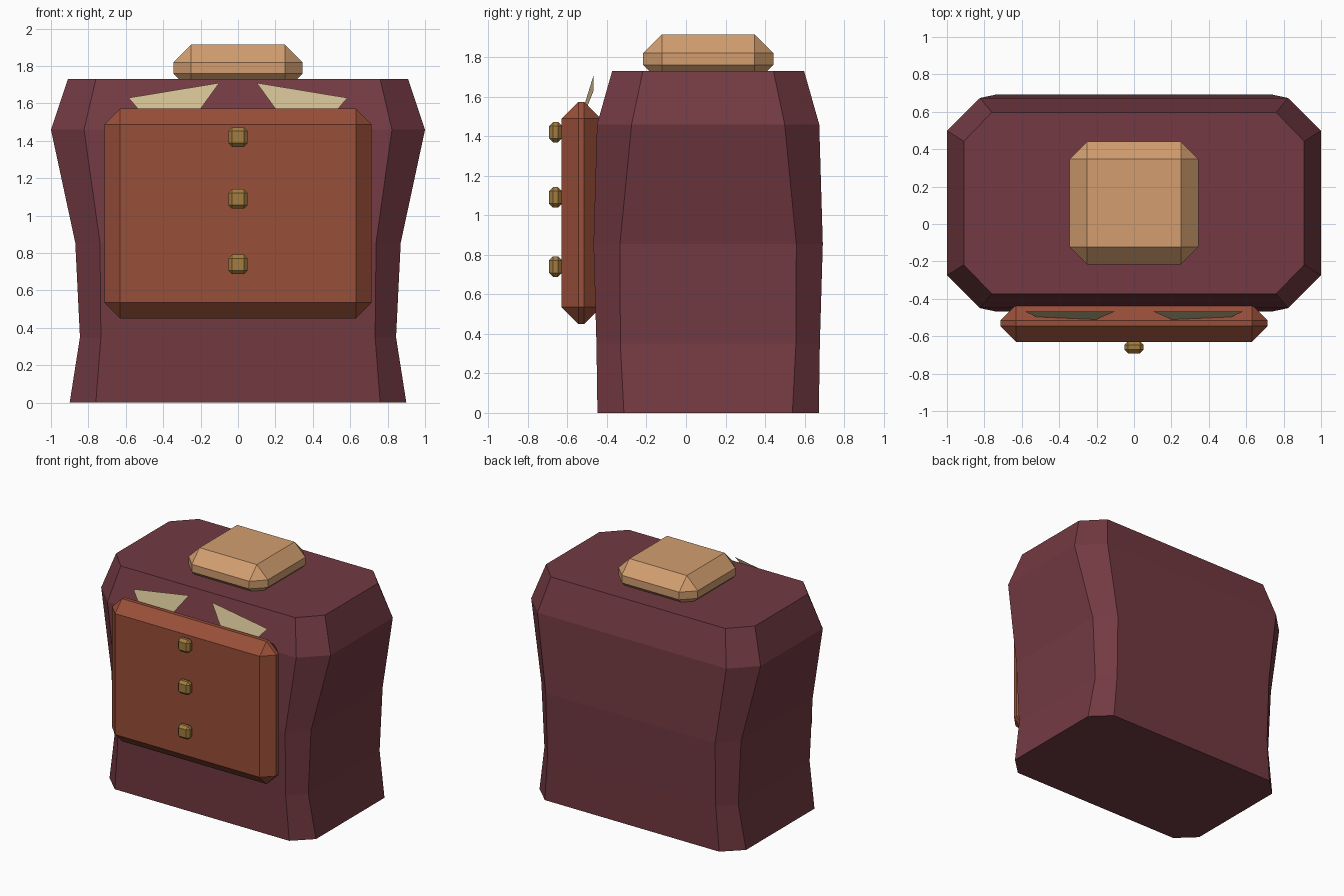
import bpy, bmesh

if "Cube" in bpy.data.objects:
    bpy.data.objects.remove(bpy.data.objects["Cube"])


def material(name, hex_rgb):
    def lin(c):
        c /= 255
        return c / 12.92 if c <= 0.04045 else ((c + 0.055) / 1.055) ** 2.4
    m = bpy.data.materials.new(name)
    m.diffuse_color = [lin(c) for c in bytes.fromhex(hex_rgb)] + [1]
    m.use_nodes = True
    m.node_tree.nodes["Principled BSDF"].inputs["Base Color"].default_value = m.diffuse_color
    return m


maroon = material("maroon cloth", "733A42")
rust = material("rust leather", "994F39")
tan = material("tan skin", "D29E6F")
cream = material("cream collar", "CEBD92")
brass = material("brass", "A27C3E")


def add(name, bm, mat):
    me = bpy.data.meshes.new(name)
    bm.to_mesh(me)
    bm.free()
    me.materials.append(mat)
    ob = bpy.data.objects.new(name, me)
    bpy.context.collection.objects.link(ob)
    return ob


def chamfer_box(name, lo, hi, bevel, mat):
    bm = bmesh.new()
    bmesh.ops.create_cube(bm, size=1)
    for v in bm.verts:
        v.co = [(a + b) / 2 + c * (b - a) for a, b, c in zip(lo, hi, v.co)]
    bmesh.ops.bevel(bm, geom=bm.edges[:], offset=bevel, segments=1,
                    affect='EDGES', profile=0.5)
    return add(name, bm, mat)


# Torso: stacked octagonal rings (z, half width, inner half width, half depth, inner half depth)
CY = 0.112
rings = [(0.0, 0.90, 0.76, 0.56, 0.426),
         (0.35, 0.845, 0.733, 0.565, 0.444),
         (0.855, 0.87, 0.738, 0.58, 0.446),
         (1.46, 1.0, 0.823, 0.562, 0.387),
         (1.73, 0.91, 0.76, 0.485, 0.33)]
bm = bmesh.new()
loops = []
for z, X, xi, Y, yi in rings:
    pts = [(X, -yi), (X, yi), (xi, Y), (-xi, Y), (-X, yi), (-X, -yi), (-xi, -Y), (xi, -Y)]
    loops.append([bm.verts.new((x, y + CY, z)) for x, y in pts])
for a, b in zip(loops, loops[1:]):
    for i in range(8):
        j = (i + 1) % 8
        bm.faces.new((a[i], a[j], b[j], b[i]))
bm.faces.new(loops[0][::-1])
bm.faces.new(loops[-1])
add("torso", bm, maroon)

# Neck block, sunk into the torso top
chamfer_box("neck", (-0.345, -0.217, 1.665), (0.345, 0.442, 1.915), 0.095, tan)

# Chest panel and its buttons
chamfer_box("chest_panel", (-0.715, -0.63, 0.45), (0.715, -0.43, 1.573), 0.085, rust)
for i, z in enumerate((1.42, 1.09, 0.74)):
    chamfer_box(f"button_{i + 1}", (-0.052, -0.692, z - 0.052), (0.052, -0.628, z + 0.052), 0.02, brass)

# Collar flaps: flat triangles tucked behind the panel
for side, s in (("left", -1), ("right", 1)):
    bm = bmesh.new()
    pts = [(0.585, -0.467, 1.63), (0.10, -0.467, 1.71), (0.353, -0.575, 1.36)]
    vs = [bm.verts.new((s * x, y, z)) for x, y, z in pts]
    f = bm.faces.new(vs)
    f.normal_update()
    if f.normal.y > 0:
        f.normal_flip()
    add(f"collar_{side}", bm, cream)
